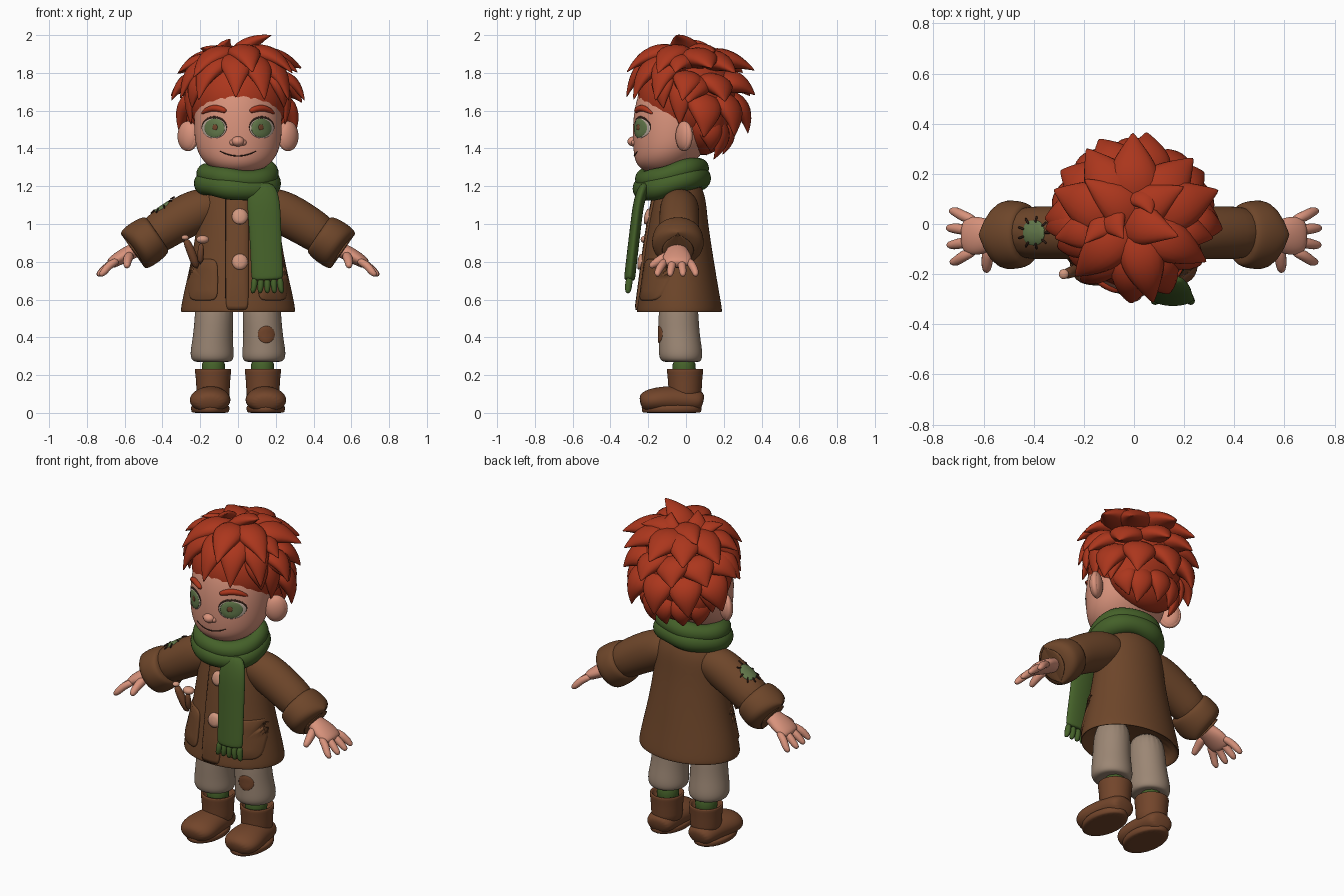
import bpy
import bmesh
import random
from math import sin, cos, pi, radians, copysign
from mathutils import Vector, Matrix
from mathutils.bvhtree import BVHTree

random.seed(4)
if "Cube" in bpy.data.objects:
    bpy.data.objects.remove(bpy.data.objects["Cube"], do_unlink=True)


def material(name, *rgb):
    m = bpy.data.materials.new(name)
    m.use_nodes = True
    m.diffuse_color = (*rgb, 1)
    shader = next(n for n in m.node_tree.nodes if n.type == 'BSDF_PRINCIPLED')
    shader.inputs["Base Color"].default_value = (*rgb, 1)
    shader.inputs["Roughness"].default_value = 0.8
    return m


hair = material("hair red", .41, .037, .012)
skin = material("skin", .69, .29, .2)
coat_brown = material("coat brown", .155, .061, .023)
scarf_green = material("scarf green", .058, .118, .022)
linen = material("trouser linen", .33, .24, .175)
leather = material("boot leather", .17, .06, .024)
eye_green = material("eye green", .125, .19, .07)
dark = material("dark line", .03, .013, .008)
pale = material("eye white", .5, .4, .33)
button_pink = material("button pink", .64, .31, .21)


def finish(name, bm, mat, sub=0):
    """Turn a bmesh into a smooth shaded object."""
    bmesh.ops.recalc_face_normals(bm, faces=bm.faces)
    for f in bm.faces:
        f.smooth = True
    mesh = bpy.data.meshes.new(name)
    bm.to_mesh(mesh)
    bm.free()
    mesh.materials.append(mat)
    ob = bpy.data.objects.new(name, mesh)
    bpy.context.collection.objects.link(ob)
    if sub:
        mod = ob.modifiers.new("smooth", 'SUBSURF')
        mod.levels = mod.render_levels = sub
    return ob


def bridge(bm, a, b):
    for i in range(len(a)):
        j = (i + 1) % len(a)
        bm.faces.new((a[i], a[j], b[j], b[i]))


def tube(name, pts, mat, up=(0, 0, 1), n=12, sub=1, level=False, closed=False):
    """Sweep an ellipse along points (x, y, z, side radius, up radius)."""
    bm = bmesh.new()
    up = Vector(up)
    centres = [Vector(p[:3]) for p in pts]
    last = len(pts) - 1
    rings = []
    for i, p in enumerate(pts):
        if level:
            side, nor = Vector((1, 0, 0)), Vector((0, 1, 0))
        else:
            nxt = centres[(i + 1) % len(pts)] if closed else centres[min(i + 1, last)]
            prv = centres[i - 1] if closed else centres[max(i - 1, 0)]
            t = (nxt - prv).normalized()
            side = t.cross(up).normalized()
            nor = side.cross(t)
        ring = []
        for k in range(n):
            a = 2 * pi * k / n
            ring.append(bm.verts.new(centres[i] + side * p[3] * cos(a) + nor * p[4] * sin(a)))
        rings.append(ring)
    for a, b in zip(rings, rings[1:]):
        bridge(bm, a, b)
    if closed:
        bridge(bm, rings[-1], rings[0])
    else:
        bm.faces.new(rings[0])
        bm.faces.new(rings[-1])
    return finish(name, bm, mat, sub)


def ball(name, centre, size, mat, turn=0):
    bm = bmesh.new()
    place = Matrix.Translation(centre) @ Matrix.Rotation(turn, 4, 'Z') @ Matrix.Diagonal((*size, 1))
    bmesh.ops.create_uvsphere(bm, u_segments=24, v_segments=16, radius=1, matrix=place)
    return finish(name, bm, mat)


def surface(ob):
    bpy.context.view_layer.update()
    return BVHTree.FromObject(ob, bpy.context.evaluated_depsgraph_get())


def project(tree, u, v, lift, top=False):
    """Point on a surface seen from the front (u=x, v=z) or the top (u=x, v=y)."""
    start, way = ((u, v, 3), (0, 0, -1)) if top else ((u, -2, v), (0, 1, 0))
    hit = tree.ray_cast(Vector(start), Vector(way))[0]
    if hit is None:
        hit = tree.find_nearest(Vector((u, v, 1)) if top else Vector((u, -.1, v)))[0]
    return hit - Vector(way) * lift


def plate(name, tree, u, v, ru, rv, mat, lift, power=2, top=False, dome=0):
    """Rounded plate that follows the surface below it."""
    bm = bmesh.new()
    rings = []
    n = 32
    for f, h in ((.1, lift + dome), (.5, lift + dome * .8), (.93, lift + dome * .3), (1, lift * .6), (1, -.006)):
        ring = []
        for k in range(n):
            c, s = cos(2 * pi * k / n), sin(2 * pi * k / n)
            x = copysign(abs(c) ** (2 / power), c) * ru * f
            y = copysign(abs(s) ** (2 / power), s) * rv * f
            ring.append(bm.verts.new(project(tree, u + x, v + y, h, top)))
        rings.append(ring)
    bm.faces.new(rings[0])
    for a, b in zip(rings, rings[1:]):
        bridge(bm, a, b)
    return finish(name, bm, mat)


def stroke(name, tree, uv, radii, mat, lift, top=False):
    pts = [(*project(tree, u, v, lift, top), r, r) for (u, v), r in zip(uv, radii)]
    return tube(name, pts, mat, n=8, up=(0, 1, 0) if top else (0, 0, 1))


# Coat body, with the hem turned in
coat = tube("coat_body", [(0, y, z, rx, ry) for z, y, rx, ry in (
    (.64, -.035, .24, .17), (.545, -.035, .285, .205), (.527, -.035, .303, .226),
    (.545, -.035, .308, .23), (.65, -.037, .287, .212), (.8, -.04, .25, .19),
    (1, -.042, .218, .16), (1.1, -.035, .21, .145), (1.18, -.035, .18, .13), (1.27, -.05, .1, .09))],
    coat_brown, n=24, sub=2, level=True)
coat_tree = surface(coat)
plate("coat_placket", coat_tree, -.005, .855, .06, .31, coat_brown, .012, power=10)
stroke("placket_seam", coat_tree, [(-.066, z / 20) for z in range(12, 24)], [.004] * 12, dark, .003)
for z in (1.04, .8):
    plate("coat_button", coat_tree, .01, z, .042, .042, button_pink, .02, dome=.01)

# Legs, boots, pockets, arms and hands
for s in (-1, 1):
    tube("trouser_leg", [(s * x, y, z, rx, ry) for z, x, y, rx, ry in (
        (.27, .135, -.02, .07, .075), (.27, .135, -.025, .105, .105), (.3, .137, -.028, .118, .118),
        (.35, .137, -.03, .113, .115), (.45, .13, -.04, .102, .108), (.66, .12, -.04, .105, .105))],
        linen, n=20, sub=2, level=True)
    tube("sock", [(s * .13, -.01, z, .065, .065) for z in (.18, .22, .3)], scarf_green, level=True)
    tube("boot_shaft", [(s * .132, -.005, z, r, r) for z, r in (
        (.05, .09), (.12, .088), (.2, .094), (.228, .099), (.236, .094), (.23, .08), (.19, .075))],
        leather, n=20, level=True)
    tube("boot_foot", [(s * x, y, z, rx, rz) for x, y, z, rx, rz in (
        (.135, .092, .055, .06, .045), (.137, .06, .065, .088, .062), (.142, -.05, .072, .098, .074),
        (.148, -.14, .07, .114, .07), (.15, -.205, .062, .105, .062), (.15, -.243, .05, .06, .04))],
        leather, n=16, sub=2)
    tube("boot_sole", [(s * .147, -.076, z, rx, ry) for z, rx, ry in (
        (0, .092, .15), (.002, .1, .158), (.03, .105, .162), (.045, .1, .155))], leather, n=24, level=True)
    plate("coat_pocket", coat_tree, s * .185, .705, .078, .11, coat_brown, .014, power=5)

    sleeve = tube("sleeve", [(s * x, -.035, z, ra, rb) for x, z, ra, rb in (
        (.08, 1.1, .09, .08), (.17, 1.09, .105, .11), (.25, 1.055, .108, .12),
        (.36, .995, .108, .112), (.5, .9, .105, .105))], coat_brown, n=16, sub=2)
    if s < 0:
        sleeve_tree = surface(sleeve)
    tube("cuff", [(s * x, -.043, z, ra, rb) for x, z, ra, rb in (
        (.425, .95, .1, .09), (.428, .948, .13, .118), (.485, .908, .141, .13),
        (.55, .863, .137, .126), (.563, .853, .115, .105), (.54, .87, .07, .06))], coat_brown, n=20, sub=2)
    tube("palm", [(s * x, -.047, z, ra, rb) for x, z, ra, rb in (
        (.5, .885, .045, .04), (.56, .855, .058, .042), (.61, .83, .08, .04), (.66, .8, .08, .034),
        (.685, .782, .06, .024))], skin, sub=2)
    for k in range(4):
        base, tip = .012 - .039 * k, .052 - .068 * k
        reach = .745 - .012 * abs(k - 1.4)
        tube("finger", [(s * x, y, z, r, r) for x, y, z, r in (
            (.63, base, .81, .022), (.685, (base + tip) / 2, .783, .024),
            (reach - .015, tip, .743, .022), (reach + .008, tip, .725, .012))], skin, n=8)
    tube("thumb", [(s * x, y, z, r, r) for x, y, z, r in (
        (.57, -.08, .84, .03), (.585, -.13, .815, .027), (.588, -.175, .785, .023),
        (.588, -.192, .77, .012))], skin, n=8)

# Patches with stitches
knee_tree = surface(bpy.data.objects["trouser_leg.001"])
plate("knee_patch", knee_tree, .15, .415, .045, .045, leather, .004)
plate("sleeve_patch", sleeve_tree, -.4, -.035, .043, .05, eye_green, .006, power=2.4, top=True)
for k in range(9):
    c, d = cos(k * 2 * pi / 9), sin(k * 2 * pi / 9)
    ends = [(-.4 + c * r, -.035 + d * r) for r in (.04, .053, .068)]
    stroke("patch_stitch", sleeve_tree, ends, [.005] * 3, dark, .007, top=True)

# Finds kept in the right pocket
tube("pocket_twig", [(-.215, -.17, .76, .024, .024), (-.25, -.195, .86, .024, .024),
                     (-.28, -.2, .925, .02, .02)], leather, up=(0, 1, 0))
tube("mushroom_stem", [(-.2, -.19, .78, .02, .02), (-.195, -.21, .91, .018, .018)], leather, up=(0, 1, 0))
ball("mushroom_cap", (-.187, -.21, .918), (.034, .03, .022), button_pink)
ball("twig_tip", (-.28, -.2, .928), (.02, .02, .014), button_pink)

# Scarf: two wraps, a hanging end and a fringe
for name, z, lean, rx, ry, r in (("scarf_lower_wrap", 1.215, .03, .174, .15, .062),
                                 ("scarf_upper_wrap", 1.265, .03, .167, .144, .056)):
    loop = []
    for k in range(24):
        a = 2 * pi * k / 24
        fold = r * (1 + .07 * sin(5 * a + z * 9))
        loop.append((rx * cos(a), -.075 + ry * sin(a), z + lean * sin(a) + .01 * sin(2 * a), fold, fold))
    tube(name, loop, scarf_green, closed=True)
tube("scarf_end", [(x, y, z, w, .03) for x, y, z, w in (
    (.12, -.21, 1.22, .07), (.135, -.25, 1.13, .09), (.142, -.265, 1, .088), (.15, -.283, .85, .085),
    (.155, -.298, .72, .088), (.156, -.3, .7, .08))], scarf_green, up=(0, 1, 0), n=16, sub=2)
for k in range(5):
    x = .087 + .034 * k
    tube("scarf_fringe", [(x, -.298, .72, .018, .02), (x, -.305, .67, .02, .022),
                          (x + .006 * (k - 2), -.308, .63, .012, .014)], scarf_green, up=(0, 1, 0), n=8)

# Head and face
head = tube("head", [(0, y, z, rx, ry) for z, y, rx, ry in (
    (1.265, -.11, .06, .06), (1.285, -.12, .125, .115), (1.325, -.115, .18, .155), (1.38, -.092, .217, .187),
    (1.46, -.07, .234, .215), (1.58, -.06, .236, .221), (1.7, -.05, .215, .205), (1.8, -.04, .15, .15),
    (1.84, -.04, .06, .06))], skin, n=24, sub=2, level=True)
face = surface(head)
ball("nose", (0, -.276, 1.437), (.034, .034, .027), skin)
stroke("mouth", face, [(x / 50, 1.36 + .027 * (x / 5) ** 2) for x in range(-5, 6)],
       [.002] + [.0035] * 9 + [.002], dark, .001)
for s in (-1, 1):
    ball("nostril_wing", (s * .026, -.27, 1.432), (.02, .02, .018), skin)
    plate("eye_outline", face, s * .126, 1.513, .067, .058, dark, .002)
    plate("eye_white", face, s * .126, 1.507, .064, .053, pale, .004)
    plate("iris", face, s * .124, 1.508, .054, .05, eye_green, .006)
    plate("pupil", face, s * .122, 1.512, .014, .016, leather, .008)
    stroke("eyebrow", face, [(s * x, z) for x, z in ((.06, 1.595), (.085, 1.607), (.13, 1.617), (.17, 1.602),
                                                     (.195, 1.582))], (.012, .019, .02, .016, .005), hair, .002)
    centre = Vector((s * .265, -.01, 1.465))
    ball("ear", centre, (.06, .036, .078), skin, turn=s * pi / 5)
    out = Vector((s * .81, .59, 0))
    rim = [centre + out * .05 * cos(a) + Vector((0, 0, .066 * sin(a)))
           for a in [2 * pi * k / 16 for k in range(16)]]
    tube("ear_rim", [(*p, .018, .018) for p in rim], skin, up=(s * .59, -.81, 0), n=8, closed=True)

# Hair: a rounded mass with rows of pointed locks
crown = Vector((0, .005, 1.66))
ball("hair_crown", crown, (.262, .262, .25), hair)
ball("hair_nape", (0, .09, 1.54), (.232, .135, .175), hair)


def lock(base, tip, width, bulge):
    base, tip = Vector(base), Vector(tip)
    mid = (base + tip) / 2
    chord = (tip - base).normalized()
    up = (mid - crown).normalized()
    up -= chord * up.dot(chord)
    if up.length < .2:
        up = Vector((0, -1, .1))
    up.normalize()
    bend = mid + up * bulge
    pts = []
    for k, r in enumerate((.65, .9, 1, .9, .66, .34, .02)):
        t = k / 6
        p = base * (1 - t) ** 2 + bend * 2 * t * (1 - t) + tip * t * t
        pts.append((*p, r * width, r * width * .55))
    tube("hair_lock", pts, hair, up=up, n=8)


def around(angle, radius, z):
    a = radians(angle)
    return (sin(a) * radius, .01 - cos(a) * radius, z)


def lock_row(first, last, count, base, tip, width, bulge):
    for k in range(count):
        a = first + (last - first) * k / (count - 1)
        wob = random.uniform(-.025, .025)
        lock(around(a, *base), around(a + wob * 400, tip[0] + wob / 2, tip[1] + wob), width, bulge)


lock_row(-66, 66, 5, (.03, 1.86), (.33, 1.67), .105, .17)
lock_row(-45, 55, 3, (.02, 1.89), (.325, 1.78), .1, .11)
lock_row(105, 255, 5, (.05, 1.86), (.355, 1.81), .12, .07)
lock_row(98, 262, 6, (.15, 1.75), (.35, 1.66), .115, .07)
lock_row(112, 248, 5, (.17, 1.68), (.315, 1.47), .11, .1)
lock_row(122, 238, 5, (.17, 1.56), (.18, 1.36), .08, .08)
for s in (-1, 1):
    lock(around(s * 55, .2, 1.81), around(s * 62, .275, 1.61), .075, .06)
    lock(around(s * 82, .2, 1.8), around(s * 80, .25, 1.52), .075, .06)
    lock(around(s * 92, .15, 1.77), around(s * 85, .355, 1.65), .09, .1)
    lock(around(s * 80, .1, 1.83), around(s * 78, .325, 1.8), .09, .09)
    lock(around(s * 115, .2, 1.66), around(s * 108, .255, 1.46), .07, .06)

# Tufts on top
for base, tip, width in (((-.04, .02, 1.83), (.18, -.05, 2), .1), ((-.08, .04, 1.83), (-.04, -.06, 1.98), .075),
                         ((-.06, .03, 1.83), (-.2, -.08, 1.93), .07), ((.02, .1, 1.83), (.07, .04, 1.975), .08),
                         ((.04, 0, 1.85), (-.2, .18, 1.9), .1), ((-.03, .02, 1.85), (.2, .15, 1.91), .1)):
    lock(base, tip, width, .07)
